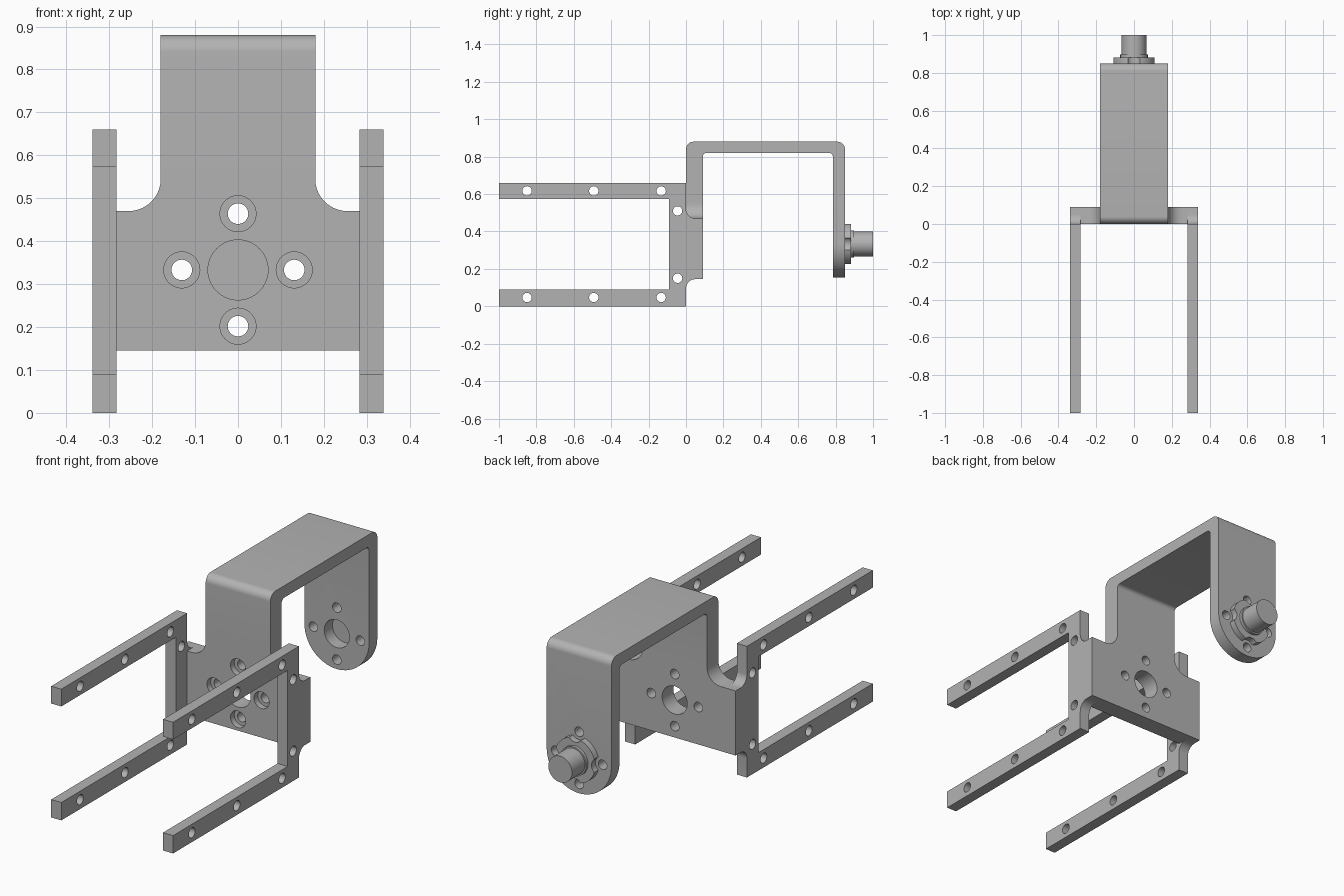
import bpy, bmesh
from math import cos, sin, radians, pi

cube = bpy.data.objects.get("Cube")
if cube:
    bpy.data.objects.remove(cube, do_unlink=True)

GREY = (0.45, 0.45, 0.45, 1)
metal = bpy.data.materials.new("plain grey metal")
metal.use_nodes = True
metal.diffuse_color = GREY
metal.node_tree.nodes["Principled BSDF"].inputs["Base Color"].default_value = GREY

HUB_Z = 0.333
BOLT = 0.131


def arc(cx, cz, r, start, end, n=10):
    angles = [radians(start + (end - start) * i / n) for i in range(n + 1)]
    return [(cx + r * cos(a), cz + r * sin(a)) for a in angles]


def prism(name, points, axis, low, high):
    """Extrude an outline along x (points are y, z) or y (points are x, z)."""
    bm = bmesh.new()
    rings = []
    for t in (low, high):
        rings.append([bm.verts.new((t, a, b) if axis == "x" else (a, t, b))
                      for a, b in points])
    for ring in rings:
        bm.faces.new(ring)
    for i in range(len(points)):
        j = (i + 1) % len(points)
        bm.faces.new((rings[0][i], rings[0][j], rings[1][j], rings[1][i]))
    bmesh.ops.recalc_face_normals(bm, faces=bm.faces)
    mesh = bpy.data.meshes.new(name)
    bm.to_mesh(mesh)
    bm.free()
    mesh.materials.append(metal)
    obj = bpy.data.objects.new(name, mesh)
    bpy.context.collection.objects.link(obj)
    return obj


def rod(name, a, b, r, axis, low, high, n=40):
    return prism(name, arc(a, b, r, 0, 360 - 360 / n, n - 1), axis, low, high)


def boolean(obj, tool, operation="DIFFERENCE"):
    tool.hide_render = True
    mod = obj.modifiers.new("cut", "BOOLEAN")
    mod.operation, mod.object, mod.solver = operation, tool, "EXACT"
    bpy.context.view_layer.objects.active = obj
    bpy.ops.object.modifier_apply(modifier=mod.name)
    bpy.data.objects.remove(tool, do_unlink=True)


def finish(obj):
    bpy.ops.object.select_all(action="DESELECT")
    obj.select_set(True)
    bpy.context.view_layer.objects.active = obj
    bpy.ops.object.shade_smooth_by_angle(angle=radians(30))


bolt_spots = [(BOLT * cos(k * pi / 2), HUB_Z + BOLT * sin(k * pi / 2)) for k in range(4)]

# Bent strap with a rounded rear end
strap = ([(0, 0.5)] + arc(0.04, 0.84, 0.04, 180, 90) + arc(0.81, 0.84, 0.04, 90, 0)
         + [(0.85, 0.1), (0.785, 0.1)]
         + arc(0.765, 0.8, 0.02, 0, 90) + arc(0.11, 0.8, 0.02, 90, 180) + [(0.09, 0.5)])
bracket = prism("bracket", strap, "x", -0.3, 0.3)
outline = arc(0, 0.335, 0.18, 180, 360, 32) + [(0.18, 1), (-0.18, 1)]
boolean(bracket, prism("strap_outline", outline, "y", -0.2, 1.2), "INTERSECT")

# Wide front plate with filleted shoulders
half = [(0.283, 0.145), (0.283, 0.47)] + arc(0.255, 0.545, 0.075, 270, 180) + [(0.18, 0.56)]
plate = half + [(-x, z) for x, z in reversed(half)]
boolean(bracket, prism("front_plate", plate, "y", 0, 0.09), "UNION")

# Bore, bolt holes and counterbores
boolean(bracket, rod("bore", 0, HUB_Z, 0.07, "y", -0.1, 1))
for x, z in bolt_spots:
    boolean(bracket, rod("bolt_hole", x, z, 0.024, "y", -0.1, 1, 24))
    boolean(bracket, rod("counterbore", x, z, 0.042, "y", -0.1, 0.03, 32))
finish(bracket)

# Forked side plates
fork = ([(-1, 0), (0, 0)] + arc(0.05, 0.095, 0.05, 180, 90)
        + [(0.09, 0.145), (0.09, 0.47)] + arc(0.05, 0.52, 0.05, 270, 180)
        + [(0, 0.66), (-1, 0.66), (-1, 0.573), (-0.09, 0.573), (-0.09, 0.09), (-1, 0.09)])
holes = [(y, z) for y in (-0.85, -0.493, -0.133) for z in (0.047, 0.617)]
holes += [(-0.045, 0.15), (-0.045, 0.51)]
for side, low, high in (("left", 0.283, 0.339), ("right", -0.339, -0.283)):
    arm = prism(side + "_fork", fork, "x", low, high)
    for y, z in holes:
        boolean(arm, rod("rivet_hole", y, z, 0.025, "x", low - 0.1, high + 0.1, 24))
    finish(arm)

# Scalloped hub with collar and shaft
flange = rod("hub_flange", 0, HUB_Z, 0.112, "y", 0.85, 0.882, 64)
for x, z in bolt_spots:
    boolean(flange, rod("scallop", x, z, 0.04, "y", 0.8, 0.95, 32))
finish(flange)
finish(rod("hub_collar", 0, HUB_Z, 0.073, "y", 0.88, 0.897, 48))
finish(rod("hub_shaft", 0, HUB_Z, 0.066, "y", 0.89, 1, 48))
